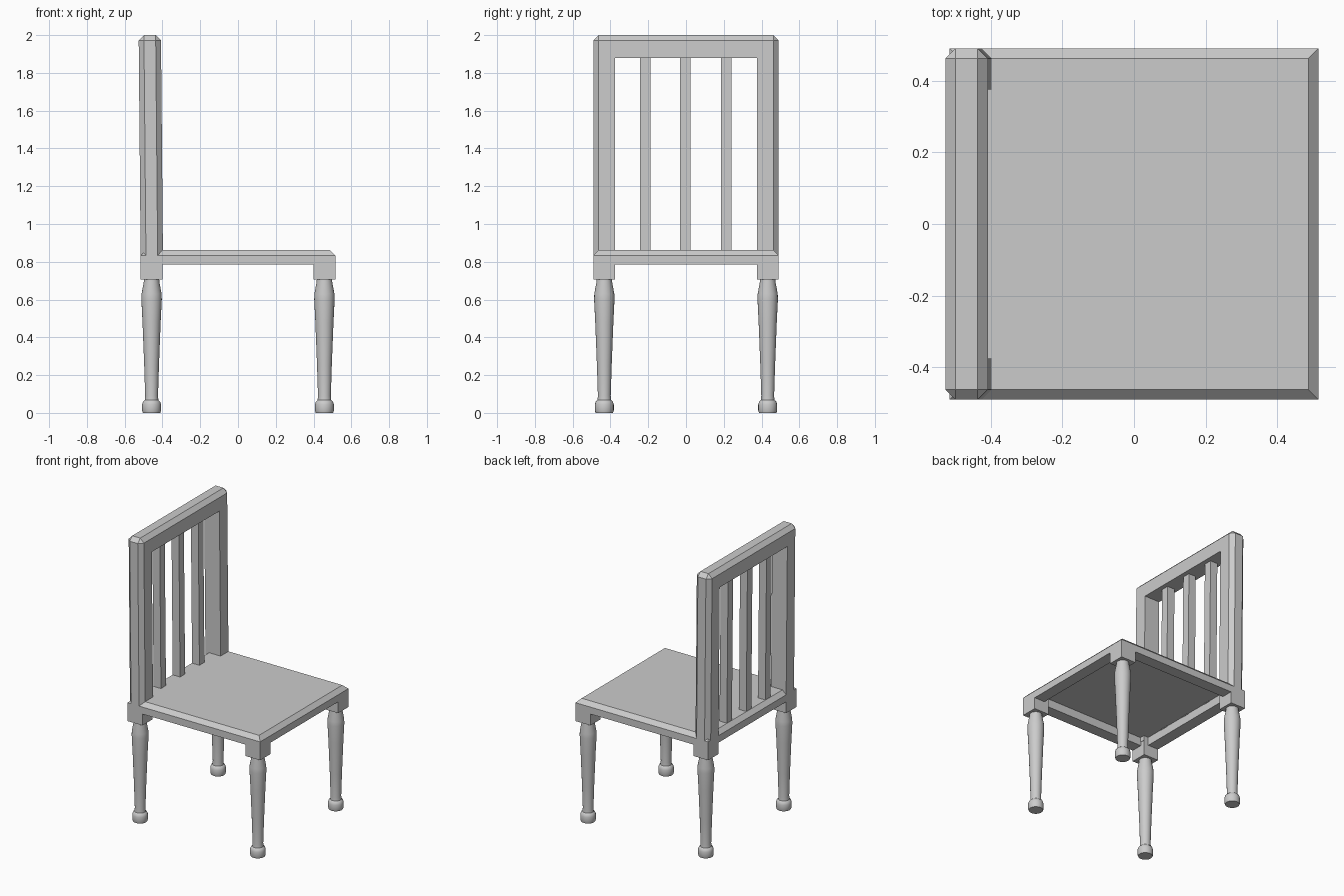
import bpy, bmesh, math

if "Cube" in bpy.data.objects:
    bpy.data.objects.remove(bpy.data.objects["Cube"])

HX, HY = 0.515, 0.49      # half footprint
POST = 0.115              # post and rail width
CH = 0.028                # chamfer


def new_object(name, bm):
    bmesh.ops.recalc_face_normals(bm, faces=bm.faces)
    me = bpy.data.meshes.new(name)
    bm.to_mesh(me)
    bm.free()
    ob = bpy.data.objects.new(name, me)
    bpy.context.collection.objects.link(ob)
    return ob


def box(lo, hi):
    bm = bmesh.new()
    bmesh.ops.create_cube(bm, size=1)
    for v in bm.verts:
        v.co = [(a + b) / 2 + c * (b - a) for a, b, c in zip(lo, hi, v.co)]
    return bm


def chamfer(bm, edges):
    bmesh.ops.bevel(bm, geom=edges, offset=CH, segments=1, affect='EDGES')


def lean(bm):
    # the back tilts very slightly
    for v in bm.verts:
        v.co.x -= 0.011 * (v.co.z - 0.8) / 1.2


# Seat: chamfered top, hollow underside framed by rails
bm = box((-HX, -HY, 0.785), (HX, HY, 0.862))
chamfer(bm, [e for e in bm.edges if all(v.co.z > 0.85 for v in e.verts)])
bm.normal_update()
under = [f for f in bm.faces if f.normal.z < -0.9]
bmesh.ops.inset_region(bm, faces=under, thickness=POST)
ext = bmesh.ops.extrude_discrete_faces(bm, faces=under)
bmesh.ops.translate(bm, verts=ext['faces'][0].verts, vec=(0, 0, 0.058))
new_object("seat", bm)

# Back frame: U shape extruded through the thickness, outer edges chamfered
inner = HY - POST
outline = [(-HY, 0.81), (-HY, 2), (HY, 2), (HY, 0.81),
           (inner, 0.81), (inner, 1.878), (-inner, 1.878), (-inner, 0.81)]
bm = bmesh.new()
face = bm.faces.new([bm.verts.new((-HX, y, z)) for y, z in outline])
ext = bmesh.ops.extrude_face_region(bm, geom=[face])
bmesh.ops.translate(bm, vec=(POST + 0.003, 0, 0),
                    verts=[g for g in ext['geom'] if isinstance(g, bmesh.types.BMVert)])
bmesh.ops.recalc_face_normals(bm, faces=bm.faces)


def is_outer(e):
    a, b = (v.co for v in e.verts)
    bottom = a.z < 0.9 and b.z < 0.9
    return not bottom and all(abs(c.y) > 0.45 for c in (a, b))


chamfer(bm, [e for e in bm.edges if is_outer(e)])
lean(bm)
new_object("back_frame", bm)

# Vertical slats
for i, y in enumerate((-0.215, -0.003, 0.212)):
    bm = box((-0.485, y - 0.028, 0.84), (-0.428, y + 0.028, 1.9))
    lean(bm)
    new_object(f"back_slat_{i + 1}", bm)

# Turned leg profile (radius, height)
profile = [(0.046, 0), (0.05, 0.012), (0.05, 0.045), (0.045, 0.06), (0.036, 0.068),
           (0.034, 0.09), (0.039, 0.25), (0.048, 0.48), (0.054, 0.6), (0.053, 0.63),
           (0.041, 0.695), (0.04, 0.715)]
SIDES = 24


def turned(name, cx, cy):
    bm = bmesh.new()
    rings = []
    for r, z in profile:
        rings.append([bm.verts.new((cx + r * math.cos(math.tau * k / SIDES),
                                    cy + r * math.sin(math.tau * k / SIDES), z))
                      for k in range(SIDES)])
    for a, b in zip(rings, rings[1:]):
        for k in range(SIDES):
            n = (k + 1) % SIDES
            bm.faces.new((a[k], a[n], b[n], b[k]))
    bm.faces.new(rings[0])
    bm.faces.new(rings[-1])
    ob = new_object(name, bm)
    bpy.ops.object.select_all(action='DESELECT')
    ob.select_set(True)
    bpy.context.view_layer.objects.active = ob
    bpy.ops.object.shade_smooth_by_angle(angle=math.radians(35))


# Corner blocks and legs
for sx, xn in ((-1, "left"), (1, "right")):
    for sy, yn in ((-1, "front"), (1, "back")):
        x = sorted((sx * HX, sx * (HX - POST)))
        y = sorted((sy * HY, sy * (HY - POST)))
        new_object(f"{yn}_{xn}_corner_block",
                   box((x[0], y[0], 0.705), (x[1], y[1], 0.834)))
        turned(f"{yn}_{xn}_leg", sx * (HX - POST / 2), sy * (HY - POST / 2))
